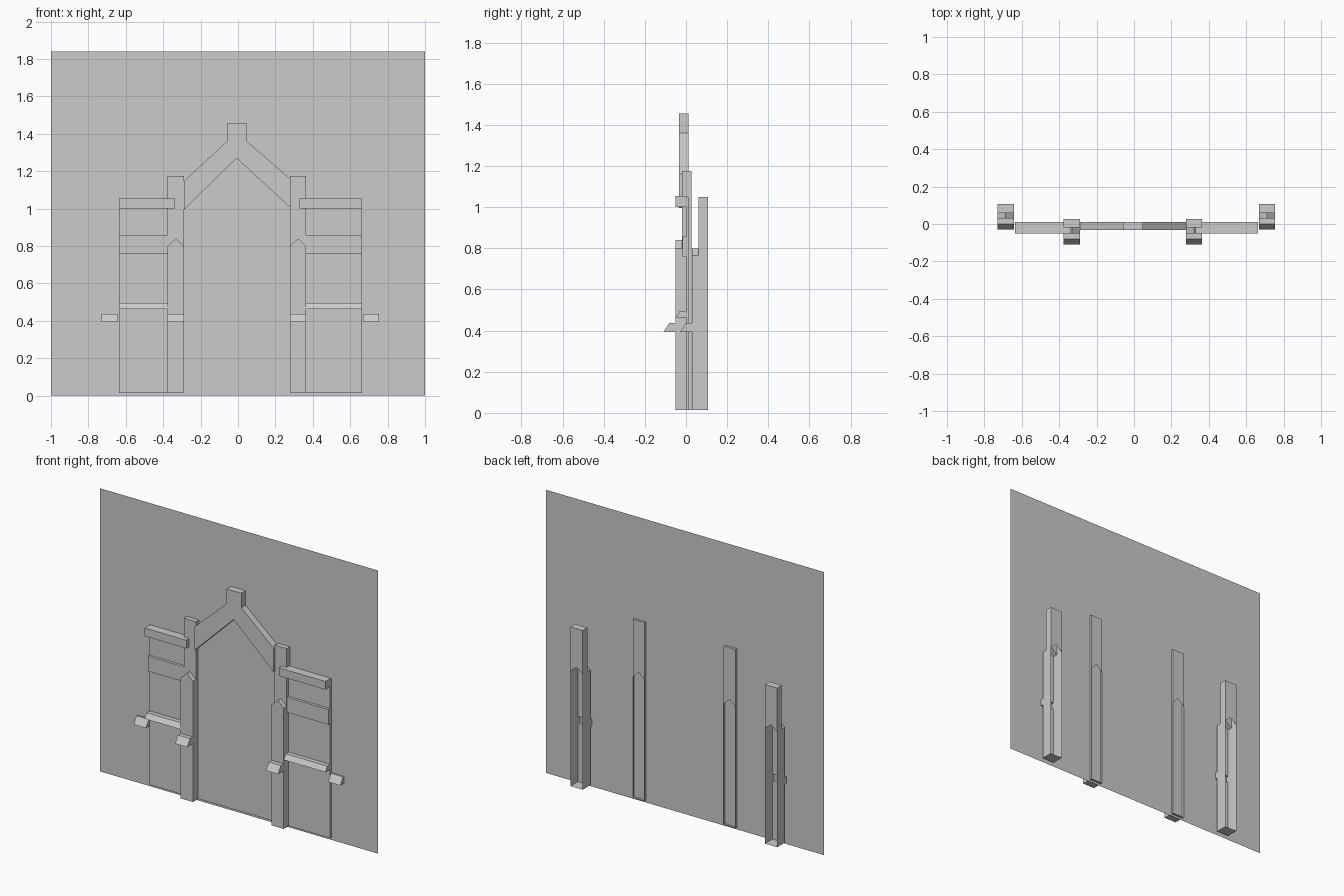
import bpy, bmesh

cube = bpy.data.objects.get("Cube")
if cube:
    bpy.data.objects.remove(cube, do_unlink=True)

# Single stone colour
stone = bpy.data.materials.new("grey_stone")
stone.use_nodes = True
grey = (0.6, 0.6, 0.6, 1)
stone.diffuse_color = grey
stone.node_tree.nodes["Principled BSDF"].inputs["Base Color"].default_value = grey

BASE = 0.015
SILL_LOW, SILL_TOP = 0.393, 0.438


def build(name, polys, recalc=True):
    """Make one flat-shaded object from a list of polygons."""
    bm = bmesh.new()
    for pts in polys:
        bm.faces.new([bm.verts.new(p) for p in pts])
    bmesh.ops.remove_doubles(bm, verts=bm.verts, dist=1e-5)
    if recalc:
        bmesh.ops.recalc_face_normals(bm, faces=bm.faces)
    mesh = bpy.data.meshes.new(name)
    bm.to_mesh(mesh)
    bm.free()
    mesh.materials.append(stone)
    obj = bpy.data.objects.new(name, mesh)
    bpy.context.collection.objects.link(obj)
    return obj


def extrude(name, profile, place, a, b):
    """Closed prism: place(u, v, depth) maps the profile into space."""
    ends = [[place(u, v, d) for u, v in profile] for d in (a, b)]
    polys = list(ends)
    for i in range(len(profile)):
        j = (i + 1) % len(profile)
        polys.append([ends[0][i], ends[0][j], ends[1][j], ends[1][i]])
    return build(name, polys)


def along_x(name, profile, x0, x1):
    return extrude(name, profile, lambda y, z, x: (x, y, z), x0, x1)


def along_y(name, profile, y0, y1):
    return extrude(name, profile, lambda x, z, y: (x, y, z), y0, y1)


def box(name, x0, x1, y0, y1, z0, z1):
    return along_x(name, [(y0, z0), (y1, z0), (y1, z1), (y0, z1)], x0, x1)


def pillar(name, x0, x1, shift, top, eave, peak):
    """Stepped buttress shell with a pointed offset, a sloped sill and an open back."""
    back, tall, front = 0.027 + shift, -0.02 + shift, -0.051 + shift
    nose, lip = -0.109 + shift, -0.08 + shift
    xm = (x0 + x1) / 2
    side = [(back, BASE), (back, top), (tall, top), (tall, eave), (front, eave),
            (front, SILL_TOP), (lip, SILL_TOP), (nose, SILL_LOW),
            (front, SILL_LOW), (front, BASE)]
    polys = [[(x, y, z) for y, z in side] for x in (x0, x1)]

    # Strips across the width: top, sill, lower front and base
    for i in (1, 5, 6, 7, 8, 9):
        (ya, za), (yb, zb) = side[i], side[(i + 1) % len(side)]
        polys.append([(x0, ya, za), (x1, ya, za), (x1, yb, zb), (x0, yb, zb)])

    # Upper faces are notched by the pointed lower stage
    for y in (tall, back):
        polys.append([(x0, y, eave), (xm, y, peak), (x1, y, eave),
                      (x1, y, top), (x0, y, top)])
    # Pointed lower front and its two little roofs
    polys.append([(x0, front, SILL_TOP), (x1, front, SILL_TOP),
                  (x1, front, eave), (xm, front, peak), (x0, front, eave)])
    for x in (x0, x1):
        polys.append([(x, front, eave), (xm, front, peak),
                      (xm, tall, peak), (x, tall, eave)])
    return build(name, polys)


# Backing wall sheet
build("wall_sheet", [[(-1, 0.012, 0), (1, 0.012, 0),
                      (1, 0.012, 1.84), (-1, 0.012, 1.84)]], recalc=False)

# Buttresses
for side, inner, outer in (("left", (0.278, 0.364), (0.668, 0.755)),
                           ("right", (-0.376, -0.289), (-0.73, -0.642))):
    pillar(side + "_inner_pillar", *inner, 0, 1.175, 0.80, 0.84)
    pillar(side + "_outer_pillar", *outer, 0.08, 1.05, 0.765, 0.80)

# Side bays: panel, top bar, raised band and sloped ledge
for side, x0, x1 in (("left", 0.33, 0.663), ("right", -0.636, -0.337)):
    box(side + "_bay_panel", x0, x1, 0, 0.011, BASE, 1.05)
    box(side + "_top_bar", x0, x1, -0.05, 0.005, 1.0, 1.053)
    box(side + "_band", x0, x1, -0.018, 0.005, 0.76, 0.858)
    along_x(side + "_ledge", [(0.005, 0.463), (-0.05, 0.463),
                              (-0.03, 0.495), (0.005, 0.495)], x0, x1)

# Gable arch with its raised cap
along_y("gable_arch", [(-0.289, 0.995), (-0.008, 1.27), (0.28, 1.005), (0.28, 1.16),
                       (0.047, 1.36), (0.047, 1.455), (-0.059, 1.455),
                       (-0.059, 1.36), (-0.289, 1.147)], -0.033, 0.011)

# Thin panel filling the opening below the gable
along_y("door_panel", [(-0.289, BASE), (0.28, BASE), (0.28, 1.005),
                       (-0.008, 1.27), (-0.289, 0.995)], 0.004, 0.011)
